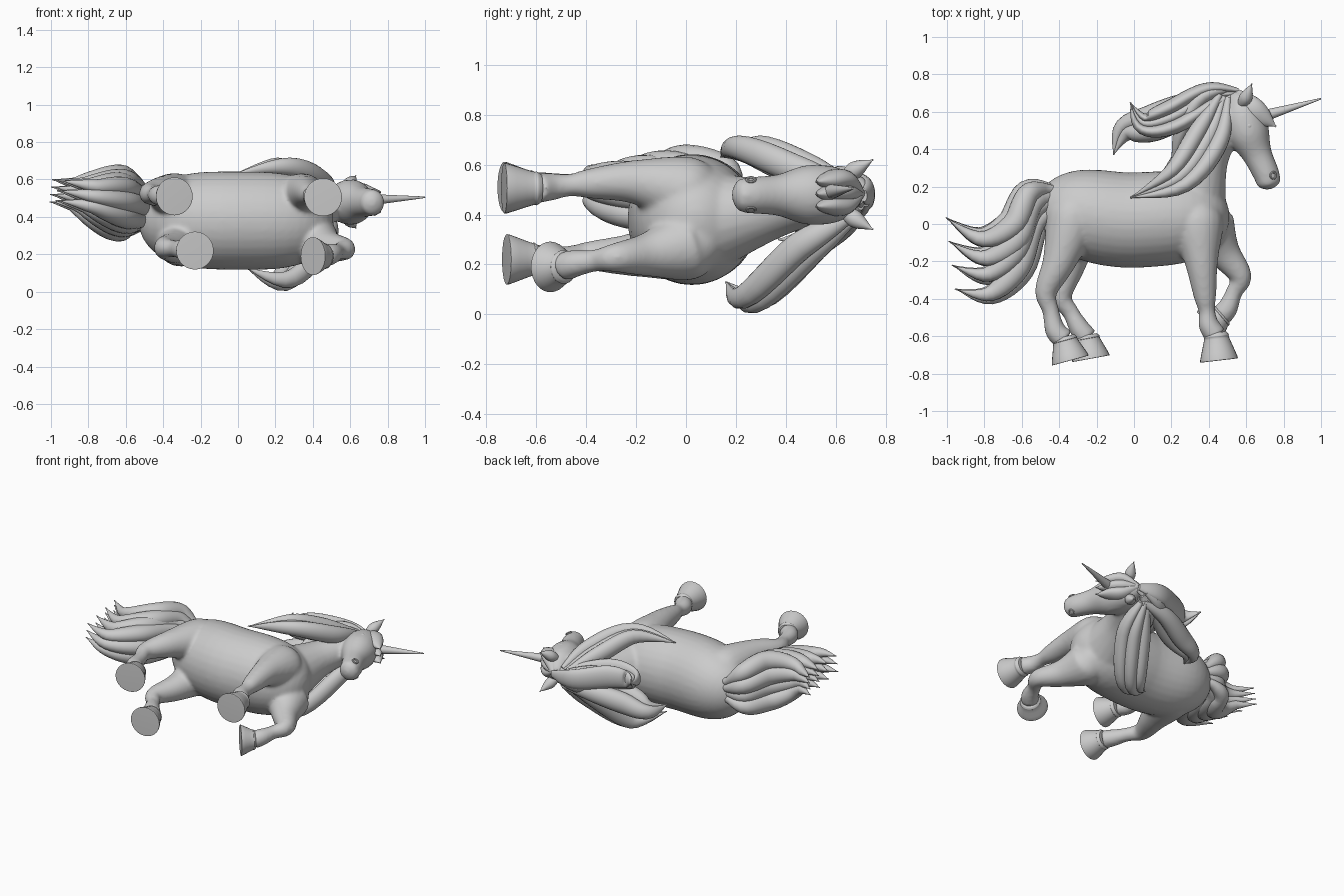
import bpy
import bmesh
from math import sin, cos, pi
from mathutils import Vector

cube = bpy.data.objects.get("Cube")
if cube:
    bpy.data.objects.remove(cube, do_unlink=True)

grey = bpy.data.materials.new("plain grey")
grey.use_nodes = True
grey.diffuse_color = (0.6, 0.6, 0.6, 1)
shader = grey.node_tree.nodes["Principled BSDF"]
shader.inputs["Base Color"].default_value = grey.diffuse_color
LATERAL = Vector((0, 0, 1))


def spline(rows, steps):
    """Smooth curve through rows of x, y, z and radius."""
    last = len(rows) - 1
    result = []
    for i in range(last):
        quad = (rows[max(i - 1, 0)], rows[i], rows[i + 1], rows[min(i + 2, last)])
        for step in range(steps):
            t = step / steps
            result.append([b + t / 2 * (c - a + t * (2 * a - 5 * b + 4 * c - d + t * (3 * (b - c) + d - a)))
                           for a, b, c, d in zip(*quad)])
    result.append(rows[last])
    return result


def add_loft(bm, rows, wide=1, scale=(1, 1), shift=(0, 0), spread=0, steps=6, sides=20):
    """Sweep an elliptical section along a path and close both ends."""
    rows = spline(rows, steps)
    centres = [Vector(row[:3]) for row in rows]
    rings = []
    for i, row in enumerate(rows):
        along = (centres[min(i + 1, len(rows) - 1)] - centres[max(i - 1, 0)]).normalized()
        side = (LATERAL - along * LATERAL.dot(along)).normalized()
        up = along.cross(side)
        radius = max(row[3], 0.003)
        middle = centres[i] + up * radius * shift[0] + side * max(radius * wide, spread) * shift[1]
        ring = []
        for k in range(sides):
            angle = 2 * pi * k / sides
            offset = up * scale[0] * cos(angle) + side * wide * scale[1] * sin(angle)
            ring.append(bm.verts.new(middle + offset * radius))
        rings.append(ring)
    for lower, upper in zip(rings, rings[1:]):
        for k in range(sides):
            bm.faces.new((lower[k - 1], lower[k], upper[k], upper[k - 1]))
    bm.faces.new(rings[0])
    bm.faces.new(rings[-1])


def finish(name, bm):
    """Turn the finished mesh data into a smooth, coloured object."""
    bmesh.ops.recalc_face_normals(bm, faces=bm.faces)
    mesh = bpy.data.meshes.new(name)
    bm.to_mesh(mesh)
    bm.free()
    mesh.materials.append(grey)
    obj = bpy.data.objects.new(name, mesh)
    bpy.context.collection.objects.link(obj)
    bpy.ops.object.select_all(action='DESELECT')
    obj.select_set(True)
    bpy.context.view_layer.objects.active = obj
    bpy.ops.object.shade_smooth_by_angle(angle=0.9)
    return obj


def part(name, rows, **options):
    bm = bmesh.new()
    add_loft(bm, rows, **options)
    return finish(name, bm)


def rising(profile, z_start, z_end):
    """Give rows of x, y and radius a steadily changing lateral position."""
    count = len(profile) - 1
    return [(x, y, z_start + (z_end - z_start) * i / count, radius)
            for i, (x, y, radius) in enumerate(profile)]


def add_leg(name, z_thigh, z_sole, hip, thigh, knee, fetlock, coronet, sole):
    """Jointed leg in the fused skin, with a separate flared hoof."""
    shin = [(a + b) / 2 for a, b in zip(knee, fetlock)]
    radii = (0.09, 0.06, 0.045, 0.056, 0.06)
    lower = rising([(*joint, r) for joint, r in zip((thigh, knee, shin, fetlock, coronet), radii)],
                   z_thigh, z_sole)
    # The rounded top of the limb sinks into the barrel
    inward = 0.38 - z_thigh
    haunch = [(hip[0], hip[1] + rise, z_thigh + inward * sink, r)
              for rise, sink, r in ((0.13, 0.6, 0.02), (0.1, 0.5, 0.09), (0, 0.25, 0.14))]
    add_loft(skin, haunch + lower)
    top, bottom = Vector((*coronet, z_sole)), Vector((*sole, z_sole))
    flare = ((-0.15, 0.056), (0, 0.068), (0.12, 0.068), (0.9, 0.1), (1, 0.097))
    part(name + "_hoof", [(*top.lerp(bottom, t), r) for t, r in flare], steps=3, sides=28)


def hair(name, strands, size, wide, points, across=0, spread=0):
    """Tapering lock of parallel strands, split in-plane (0) or laterally (1)."""
    count = len(points)
    rows = [(*point, size * sin(pi * (i + 0.4) / (count - 0.6))) for i, point in enumerate(points)]
    bm = bmesh.new()
    for k in range(strands):
        scale, shift = [1, 1], [0, 0]
        scale[across] = 1.5 / strands
        shift[across] = (2 * k + 1) / strands - 1
        shift[1 - across] = 0.2 * (-1) ** k
        add_loft(bm, rows, wide, scale, shift, spread)
    finish(name, bm)


# Barrel: rounded ends, rump lifted towards the tail
skin = bmesh.new()
barrel = []
for i in range(25):
    u = -cos(pi * i / 24)
    rise = 0.14 * u * u if u < 0 else 0.03 * u
    barrel.append((0.51 * u, 0.02 + rise, 0.255 * max(1 - abs(u) ** 3.5, 0) ** 0.5))
add_loft(skin, rising(barrel, 0.385, 0.375), wide=1.03, steps=1, sides=32)

# Neck and head
add_loft(skin, rising([(0.3, 0.1, 0.2), (0.39, 0.36, 0.12), (0.53, 0.6, 0.09)], 0.375, 0.48))
add_loft(skin, rising([(0.53, 0.7, 0.03), (0.57, 0.62, 0.1), (0.61, 0.49, 0.115), (0.66, 0.37, 0.08),
                       (0.71, 0.26, 0.07), (0.717, 0.21, 0.06), (0.72, 0.185, 0.02)], 0.48, 0.476), wide=1.05)

# Legs and hooves
add_leg("near_front", 0.53, 0.505, (0.34, 0), (0.36, -0.2), (0.38, -0.39),
        (0.4, -0.54), (0.44, -0.6), (0.455, -0.73))
add_leg("far_front", 0.24, 0.19, (0.4, 0), (0.48, -0.15), (0.57, -0.28),
        (0.5, -0.45), (0.465, -0.49), (0.4, -0.545))
add_leg("near_hind", 0.53, 0.51, (-0.33, 0.03), (-0.4, -0.2), (-0.47, -0.36),
        (-0.42, -0.57), (-0.37, -0.62), (-0.34, -0.73))
add_leg("far_hind", 0.24, 0.22, (-0.3, 0.03), (-0.34, -0.2), (-0.39, -0.38),
        (-0.29, -0.56), (-0.25, -0.61), (-0.23, -0.72))

# Fuse the overlapping pieces into one soft skin
body = finish("body", skin)
fuse = body.modifiers.new("fuse", 'REMESH')
fuse.mode = 'VOXEL'
fuse.voxel_size = 0.011
fuse.use_smooth_shade = True
soften = body.modifiers.new("soften", 'SMOOTH')
soften.iterations = 12

# Ears, eyes and nostrils on both sides of the head
for label, s in (("near", 1), ("far", -1)):
    middle = 0.48
    part(label + "_ear", [(0.57, 0.63, middle + s * 0.06, 0.02), (0.6, 0.68, middle + s * 0.1, 0.035),
                          (0.63, 0.75, middle + s * 0.14, 0)])
    part(label + "_eye", [(x, 0.525, middle + s * 0.1, r) for x, r in ((0.58, 0), (0.615, 0.02), (0.65, 0))])
    bpy.ops.mesh.primitive_torus_add(major_radius=0.017, minor_radius=0.006, major_segments=20, minor_segments=8,
                                     location=(0.745, 0.26, middle + s * 0.06), rotation=(0, s * 0.5, 0))
    nostril = bpy.context.object
    nostril.name = label + "_nostril"
    nostril.data.materials.append(grey)
    bpy.ops.object.shade_smooth_by_angle()

# Horn with a spiral ridge
base, tip = Vector((0.67, 0.57, 0.49)), Vector((1, 0.67, 0.505))
part("horn", [(*base, 0.034), (*tip, 0.004)])
axis = (tip - base).normalized()
side = axis.cross(LATERAL).normalized()
up = axis.cross(side)
ridge = []
for i in range(61):
    t = i / 60
    turn = 10 * pi * t
    reach = 0.026 * (1 - t)
    ridge.append((*(base.lerp(tip, t) + (side * cos(turn) + up * sin(turn)) * reach), 0.01 * (1 - t)))
part("horn_ridge", ridge, steps=1, sides=8)

# Mane
hair("mane_crest", 3, 0.11, 0.9, [(0.52, 0.7, 0.46), (0.4, 0.62, 0.45), (0.3, 0.45, 0.42), (0.2, 0.3, 0.4)])
hair("mane_back_upper", 3, 0.08, 1, [(0.56, 0.7, 0.47), (0.4, 0.68, 0.47), (0.2, 0.57, 0.5),
                                     (0.05, 0.54, 0.5), (-0.02, 0.65, 0.53)])
hair("mane_back_lower", 2, 0.08, 0.9, [(0.5, 0.67, 0.4), (0.3, 0.62, 0.4), (0.1, 0.54, 0.35),
                                       (-0.05, 0.5, 0.3), (-0.11, 0.37, 0.3)])
hair("mane_near_side", 3, 0.1, 0.6, [(0.48, 0.68, 0.5), (0.4, 0.47, 0.57), (0.24, 0.25, 0.66), (-0.02, 0.14, 0.63)])
hair("mane_far_side", 3, 0.1, 0.6, [(0.48, 0.68, 0.4), (0.42, 0.5, 0.27), (0.25, 0.27, 0.06), (0.04, 0.16, 0.13)])
for label, z in (("far", 0.43), ("middle", 0.48), ("near", 0.53)):
    hair(label + "_forelock", 1, 0.042, 1, [(0.55, 0.7, 0.48), (0.62, 0.63, z), (0.69, 0.57, z), (0.76, 0.52, z)])

# Tail: stacked locks that fan downwards, each split across its width
for level, label in enumerate(("top", "upper", "lower", "bottom")):
    drop = level / 3
    flow = [(-0.43, 0.19), (-0.57, 0.17), (-0.66, 0), (-0.82, -0.07), (-1, 0.03)]
    points = [(x + drop * 0.05, y - drop * (0.1 + 0.07 * j), 0.42 + 0.03 * j) for j, (x, y) in enumerate(flow)]
    hair("tail_" + label, 4 - level // 2, 0.065, 2.8 - drop, points, across=1, spread=0.08)
